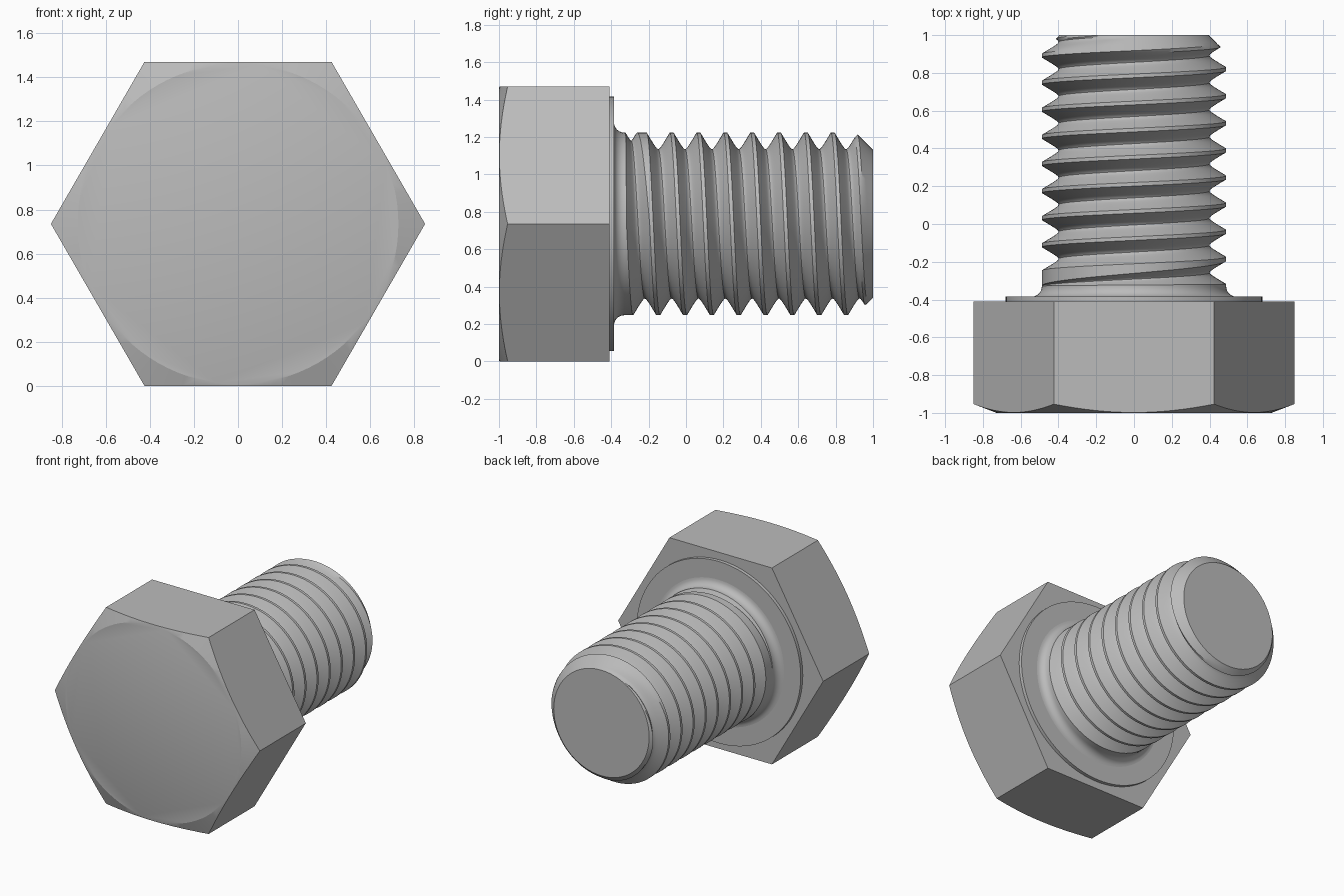
import bpy, bmesh, math

cube = bpy.data.objects.get("Cube")
if cube:
    bpy.data.objects.remove(cube, do_unlink=True)

SEG = 96            # steps around the axis
AXIS_Z = 0.735      # height of the bolt axis
APOTHEM = 0.735     # half the width across the flats
CREST = 0.488       # outer thread radius
PITCH = 0.1435
SHANK_START, TIP = -0.33, 1.0

steel = bpy.data.materials.new("plain steel grey")
steel.use_nodes = True
grey = (0.5, 0.5, 0.5, 1)
steel.diffuse_color = grey
steel.node_tree.nodes["Principled BSDF"].inputs["Base Color"].default_value = grey


def build(name, rows, caps, sharp):
    """Skin rows of (radius, y) functions of turn (0..1) around the bolt axis.
    caps lists the y positions of open ends to close."""
    bm = bmesh.new()
    grid = []
    for row in rows:
        line = []
        for j in range(SEG + 1):
            turn = j / SEG
            r, y = row(turn)
            a = math.tau * turn
            line.append(bm.verts.new((r * math.sin(a), y, AXIS_Z + r * math.cos(a))))
        grid.append(line)
    for low, high in zip(grid, grid[1:]):
        for j in range(SEG):
            bm.faces.new((low[j], low[j + 1], high[j + 1], high[j]))
    bmesh.ops.remove_doubles(bm, verts=bm.verts, dist=1e-5)
    for cap in caps:
        rim = [e for e in bm.edges if e.is_boundary
               and all(abs(v.co.y - cap) < 1e-3 for v in e.verts)]
        bmesh.ops.holes_fill(bm, edges=rim, sides=0)
    bmesh.ops.recalc_face_normals(bm, faces=bm.faces)
    mesh = bpy.data.meshes.new(name)
    bm.to_mesh(mesh)
    bm.free()
    mesh.shade_smooth()
    mesh.set_sharp_from_angle(angle=math.radians(sharp))
    mesh.materials.append(steel)
    obj = bpy.data.objects.new(name, mesh)
    bpy.context.collection.objects.link(obj)
    return obj


def ring(r, y):
    return lambda turn: (r, y)


# Hexagonal head with a conical chamfer cutting its front corners
def hex_radius(turn):
    a = (math.tau * turn + math.pi / 6) % (math.pi / 3) - math.pi / 6
    return APOTHEM / math.cos(a)


def chamfer_edge(turn):
    r = hex_radius(turn)
    return r, -0.998 + (r - APOTHEM) * 0.39


build("hex_head",
      [ring(APOTHEM * 0.99, -1), chamfer_edge, lambda turn: (hex_radius(turn), -0.41)],
      [-1, -0.41], 20)

# Thin washer face under the head
build("washer_face", [ring(0.68, -0.415), ring(0.68, -0.385)], [-0.415, -0.385], 30)


# Threaded shank: a V groove wound as a right-handed helix
def groove_row(k, s):
    def row(turn):
        t = k + turn
        fade = min(1, max(0, (t + 2.25) / 0.5))      # thread run-out
        profile = 0.3786 + math.sqrt(3) * math.hypot(s, 0.012)
        r = CREST - fade * (CREST - profile)
        y = -0.005 + PITCH * t + fade * s
        y = min(TIP, max(SHANK_START, y))
        return min(r, 0.395 + TIP - y), y            # chamfered tip
    return row


half = [0.008, 0.018, 0.03, 0.045, 0.062]
offsets = [-s for s in reversed(half)] + [0] + half
FILLET = 0.055
shank = []
for i in range(7):
    a = math.pi / 2 * i / 6
    shank.append(ring(CREST + FILLET * (1 - math.sin(a)),
                      SHANK_START - FILLET * math.cos(a)))
shank += [groove_row(k, s) for k in range(-4, 9) for s in offsets]
build("threaded_shank", shank, [TIP], 30)
